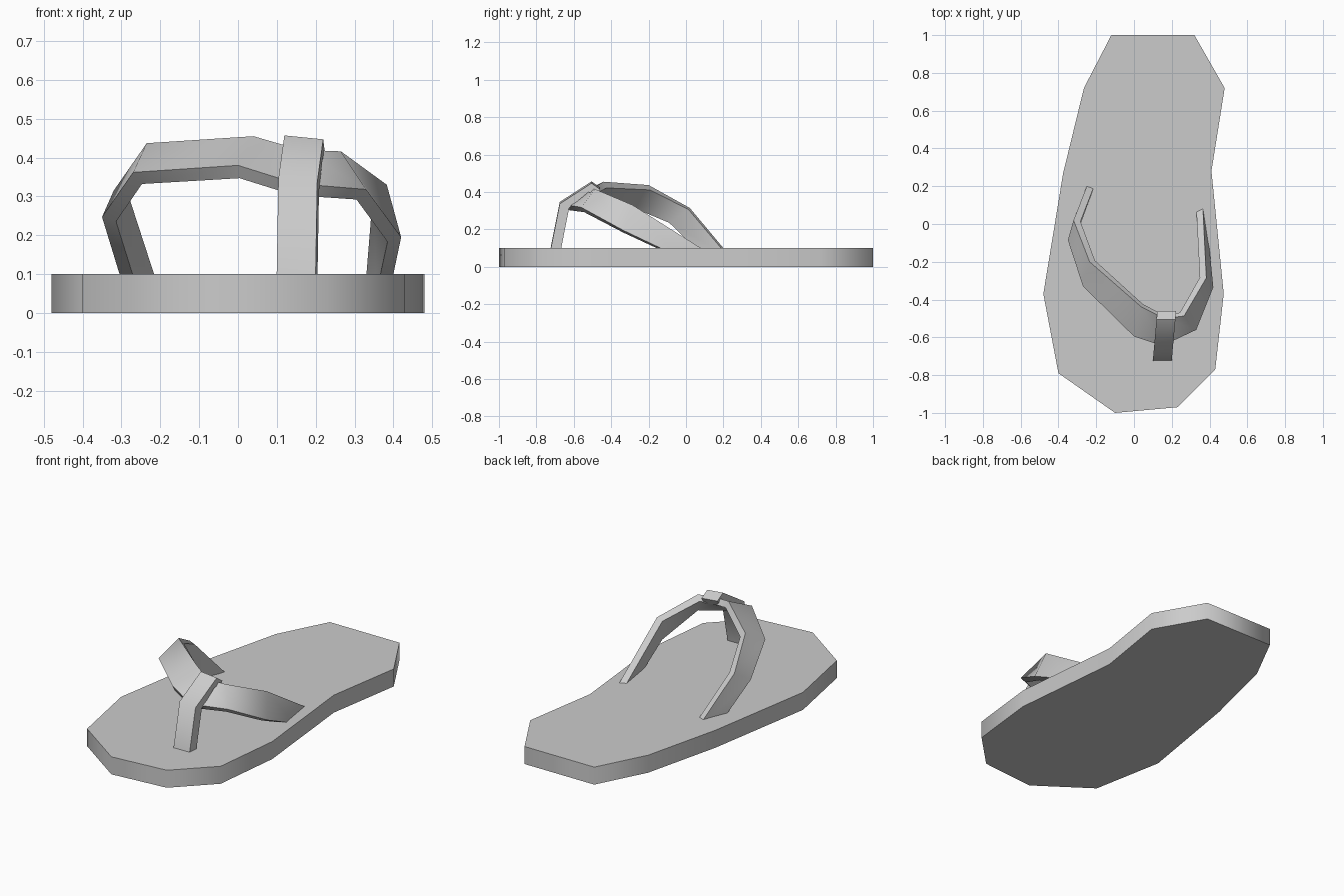
import bpy
import bmesh
from mathutils import Vector

if "Cube" in bpy.data.objects:
    bpy.data.objects.remove(bpy.data.objects["Cube"], do_unlink=True)

grey = bpy.data.materials.new("light_grey")
grey.use_nodes = True
grey.diffuse_color = (0.6, 0.6, 0.6, 1)
grey.node_tree.nodes["Principled BSDF"].inputs["Base Color"].default_value = grey.diffuse_color


def finish(bm, name, thickness=0):
    """Turn a bmesh into a shaded object, with optional inward thickness."""
    mesh = bpy.data.meshes.new(name)
    bm.to_mesh(mesh)
    bm.free()
    mesh.materials.append(grey)
    obj = bpy.data.objects.new(name, mesh)
    bpy.context.collection.objects.link(obj)
    bpy.ops.object.select_all(action='DESELECT')
    obj.select_set(True)
    bpy.context.view_layer.objects.active = obj
    if thickness:
        mod = obj.modifiers.new("thickness", 'SOLIDIFY')
        mod.thickness = thickness
        mod.offset = -1
        mod.use_even_offset = True
        bpy.ops.object.modifier_apply(modifier=mod.name)
    bpy.ops.object.shade_smooth_by_angle(angle=1.1)
    return obj


def prism(name, outline, shift):
    """Extrude a flat outline along a vector."""
    bm = bmesh.new()
    face = bm.faces.new([bm.verts.new(p) for p in outline])
    ext = bmesh.ops.extrude_face_region(bm, geom=[face])
    moved = [v for v in ext["geom"] if isinstance(v, bmesh.types.BMVert)]
    bmesh.ops.translate(bm, verts=moved, vec=shift)
    bmesh.ops.recalc_face_normals(bm, faces=bm.faces)
    return finish(bm, name)


# Sole: foot outline, heel at the back
sole = [(-.12, 1), (.32, 1), (.48, .72), (.41, .28), (.475, -.37), (.43, -.77),
        (.23, -.97), (-.1, -1), (-.4, -.79), (-.48, -.37), (-.375, .27), (-.265, .72)]
prism("sole", [(x, y, 0) for x, y in sole], (0, 0, .1))

# Foot strap: rear and front edges of the band, from one side to the other
rear = [(-.25, .2, .1), (-.32, .02, .315), (-.235, -.2, .437), (.04, -.44, .455),
        (.16, -.5, .42), (.265, -.487, .416), (.383, -.285, .33), (.365, .08, .1)]
front = [(-.305, .06, .1), (-.35, -.085, .247), (-.27, -.33, .362), (0, -.595, .38),
         (.15, -.645, .333), (.33, -.56, .318), (.42, -.335, .195), (.4, -.135, .1)]


def sink_ends(edge):
    """Run both ends of the band on into the sole."""
    pts = [Vector(p) for p in edge]
    for end, inner in ((0, 1), (-1, -2)):
        step = pts[end] - pts[inner]
        pts[end] += step * (.04 / -step.z)
    return pts


bm = bmesh.new()
rows = [[bm.verts.new(p) for p in sink_ends(e)] for e in (rear, front)]
for i in range(len(rear) - 1):
    bm.faces.new((rows[0][i], rows[1][i], rows[1][i + 1], rows[0][i + 1]))
finish(bm, "foot_strap", .036)

# Toe post: side profile that rises from the sole and hooks over the strap
post = [(-.73, .07), (-.675, .347), (-.505, .457), (-.46, .425),
        (-.48, .39), (-.52, .41), (-.625, .325), (-.675, .07)]
prism("toe_post", [(.1 + .09 * (y + .72), y, z) for y, z in post], (.1, 0, -.01))
